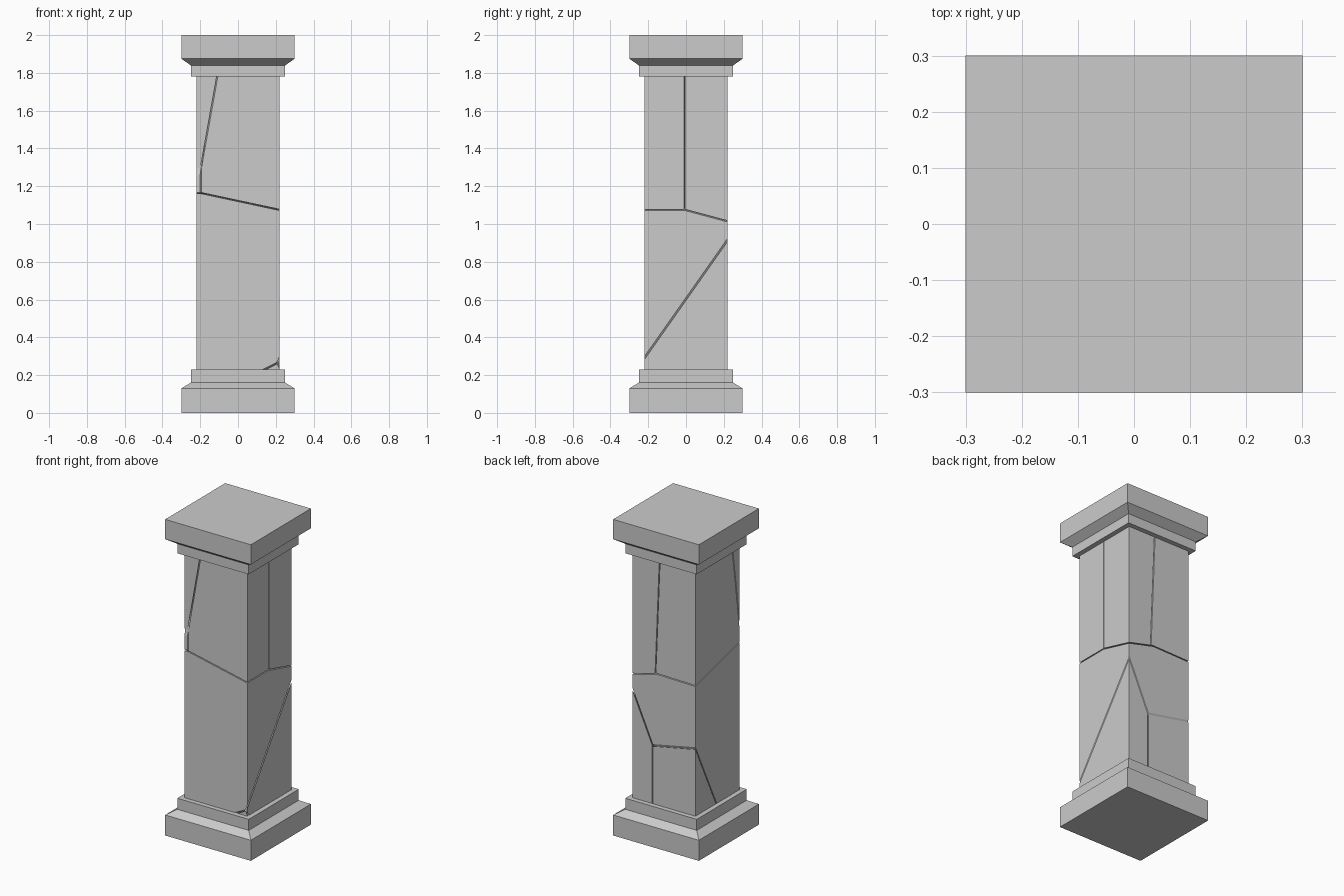
import bpy, bmesh
from mathutils import Vector

if "Cube" in bpy.data.objects:
    bpy.data.objects.remove(bpy.data.objects["Cube"])

R = 0.22            # shaft half width
Z0, Z1 = 0.23, 1.78  # shaft bottom and top
GAP = 0.003         # half width of a crack


def finish(bm, name):
    bmesh.ops.recalc_face_normals(bm, faces=bm.faces)
    me = bpy.data.meshes.new(name)
    bm.to_mesh(me)
    bm.free()
    ob = bpy.data.objects.new(name, me)
    bpy.context.collection.objects.link(ob)
    return ob


def square_stack(name, profile):
    """Loft square rings through (half width, height) pairs and cap the ends."""
    bm = bmesh.new()
    rings = [[bm.verts.new((sx * h, sy * h, z))
              for sx, sy in ((-1, -1), (1, -1), (1, 1), (-1, 1))]
             for h, z in profile]
    for a, b in zip(rings, rings[1:]):
        for i in range(4):
            j = (i + 1) % 4
            bm.faces.new((a[i], a[j], b[j], b[i]))
    bm.faces.new(rings[0][::-1])
    bm.faces.new(rings[-1])
    return finish(bm, name)


def chunk(name, inside, cuts):
    """Shaft block trimmed by crack planes, keeping the side with 'inside'."""
    bm = bmesh.new()
    bmesh.ops.create_cube(bm, size=1)
    for v in bm.verts:
        v.co = (v.co.x * 2 * R, v.co.y * 2 * R,
                (Z0 + Z1) / 2 + v.co.z * (Z1 - Z0))
    for key in cuts:
        normal, d = PLANES[key]
        n = Vector(normal)
        length = n.length
        n, d = n / length, d / length
        if n.dot(Vector(inside)) > d:
            n, d = -n, -d
        bmesh.ops.bisect_plane(bm, geom=bm.verts[:] + bm.edges[:] + bm.faces[:],
                               plane_co=n * (d - GAP), plane_no=n,
                               clear_outer=True, dist=1e-6)
        rim = [e for e in bm.edges if e.is_boundary]
        if rim:
            bmesh.ops.holes_fill(bm, edges=rim, sides=0)
    return finish(bm, name)


# Crack planes: normal . p = d
PLANES = {
    "mid_front": ((0.214, 0, 1), 1.122),
    "mid_left": ((-0.02, 0.25, 1), 1.113),
    "mid_right": ((0.25, 0.267, 1), 1.128),
    "top_front_left": ((0.234, -0.25, 0), 0.009),
    "top_front_right": ((0.036, 0.267, 0), 0.006),
    "top_back": ((0.27, 0.017, 0.011), 0.0315),
    "corner_front": ((1, 0.434, -0.179), -0.524),
    "corner_left": ((0, 1, -0.14), -0.399),
    "low_right": ((-2.25, -1.42, 1), 0.108),
    "low_left": ((0.2, -2.05, 1), 0.165),
    "low_back": ((2.45, -0.63, 0), 0.057),
    "chip_top": ((-0.5, 1, 1), -0.06),
    "chip_side": ((2.5, 1, 1), 0.57),
}

# Base and capital
square_stack("base", [(0.30, 0), (0.30, 0.13), (0.25, 0.16), (0.25, Z0)])
square_stack("capital", [(0.25, Z1), (0.25, 1.84), (0.30, 1.875), (0.30, 2.0)])

# Upper shaft pieces
chunk("shaft_upper_front", (0.05, -0.18, 1.5),
      ["mid_front", "top_front_left", "top_front_right", "corner_front"])
chunk("shaft_upper_corner", (-0.2, -0.21, 1.75), ["corner_front", "corner_left"])
chunk("shaft_upper_left", (-0.15, 0.15, 1.4),
      ["mid_left", "top_front_left", "top_back", "corner_left"])
chunk("shaft_upper_right", (0.15, 0.15, 1.4),
      ["mid_right", "top_front_right", "top_back"])

# Middle piece
chunk("shaft_middle", (0, -0.05, 0.8),
      ["mid_front", "mid_left", "mid_right", "low_right", "low_left", "chip_top"])

# Lower pieces and corner chip
chunk("shaft_lower_right", (0.2, 0.2, 0.3), ["low_right", "low_back", "chip_side"])
chunk("shaft_lower_left", (-0.1, 0.2, 0.3), ["low_left", "low_back"])
chunk("shaft_chip", (0.2, -0.218, 0.235), ["chip_top", "chip_side"])
